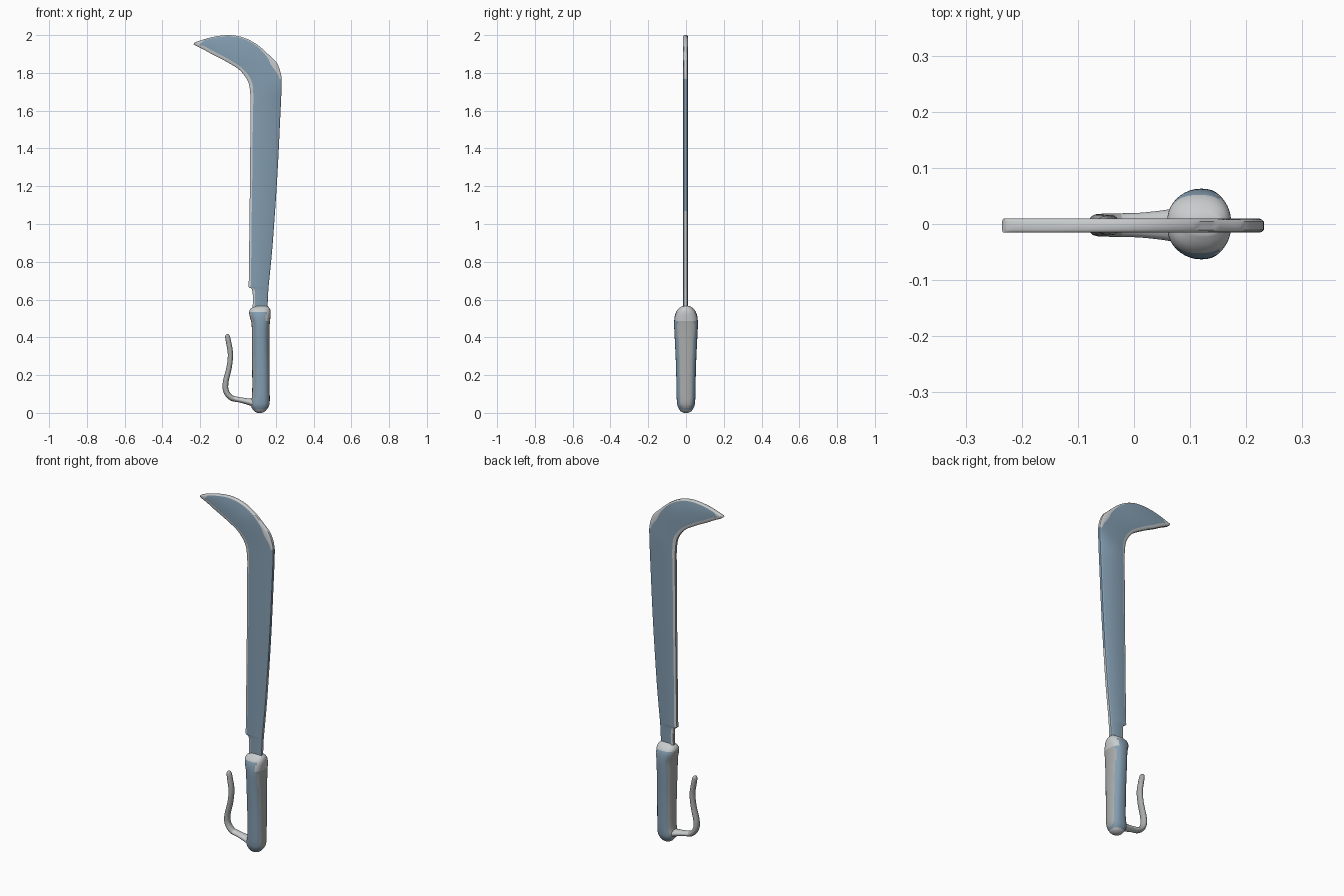
import bpy, bmesh, math
from mathutils import Vector

if "Cube" in bpy.data.objects:
    bpy.data.objects.remove(bpy.data.objects["Cube"])


def material(name, rgb):
    m = bpy.data.materials.new(name)
    m.diffuse_color = (*rgb, 1)
    m.use_nodes = True
    m.node_tree.nodes["Principled BSDF"].inputs["Base Color"].default_value = m.diffuse_color
    return m


BLUE, LIGHT, GREY = 0, 1, 2
MATS = [material("blue_steel", (0.23, 0.34, 0.44)),
        material("light_grey", (0.58, 0.60, 0.61)),
        material("mid_grey", (0.40, 0.41, 0.41))]


def smooth_rows(rows, steps):
    """Catmull-Rom resampling of rows of numbers."""
    out = []
    for k in range(len(rows) - 1):
        a, b = rows[max(k - 1, 0)], rows[k]
        c, d = rows[k + 1], rows[min(k + 2, len(rows) - 1)]
        for s in range(steps):
            t = s / steps
            out.append([0.5 * (2*q + (r - p)*t + (2*p - 5*q + 4*r - u)*t*t
                               + (3*q - p - 3*r + u)*t**3)
                        for p, q, r, u in zip(a, b, c, d)])
    return out + [list(rows[-1])]


def loft(name, rings, colour, angle):
    """Skin closed rings; colour(face, index around ring) picks the material."""
    bm = bmesh.new()
    n = len(rings[0])
    vs = [[bm.verts.new(p) for p in ring] for ring in rings]
    sides = []
    for a, b in zip(vs, vs[1:]):
        for j in range(n):
            sides.append((bm.faces.new((a[j], a[(j+1) % n], b[(j+1) % n], b[j])), j))
    caps = [bm.faces.new(vs[0]), bm.faces.new(vs[-1])]
    bmesh.ops.recalc_face_normals(bm, faces=bm.faces)
    bm.normal_update()
    for f, j in sides + [(c, 0) for c in caps]:
        f.material_index = colour(f, j)
    me = bpy.data.meshes.new(name)
    bm.to_mesh(me)
    bm.free()
    for m in MATS:
        me.materials.append(m)
    ob = bpy.data.objects.new(name, me)
    bpy.context.collection.objects.link(ob)
    bpy.ops.object.select_all(action='DESELECT')
    ob.select_set(True)
    bpy.context.view_layer.objects.active = ob
    bpy.ops.object.shade_smooth_by_angle(angle=math.radians(angle))
    return ob


# Blade: stations of cutting edge x, z / spine x, z / spine band / edge band
stations = [
    (.077, .53, .155, .53, .006, .012), (.077, .645, .160, .64, .006, .012),
    (.055, .667, .162, .667, .006, .012), (.057, .70, .165, .70, .006, .012),
    (.060, .95, .184, .90, .006, .012), (.064, 1.30, .208, 1.25, .006, .013),
    (.066, 1.60, .223, 1.55, .006, .014), (.066, 1.67, .230, 1.71, .006, .016),
    (.058, 1.74, .229, 1.785, .014, .018), (.035, 1.785, .207, 1.85, .032, .018),
    (.0, 1.822, .167, 1.892, .016, .018), (-.045, 1.85, .105, 1.947, .008, .018),
    (-.09, 1.875, .035, 1.985, .008, .018), (-.14, 1.90, -.04, 2.0, .008, .018),
    (-.19, 1.928, -.12, 1.993, .010, .018), (-.22, 1.942, -.19, 1.975, .01, .012),
    (-.235, 1.952, -.229, 1.961, .01, .012)]
blade_rings = []
for lx, lz, rx, rz, band, edge in smooth_rows(stations, 4):
    left, right = Vector((lx, -.003, lz)), Vector((rx, -.003, rz))
    w = (right - left).length
    d = (right - left) / w
    half = [(0, .0075), (min(.004, .15*w), .0112), (min(edge, .4*w), .0125),
            (w - min(band, .4*w), .0125), (w - min(.004, .15*w), .0112), (w, .0075)]
    ring = [left + d*t + Vector((0, y, 0)) for t, y in half]
    ring += [left + d*t - Vector((0, y, 0)) for t, y in reversed(half)]
    blade_rings.append(ring)


def blade_colour(f, j):
    c = f.calc_center_median()
    if c.x < -.19 or j in (0, 1, 9, 10):
        return LIGHT
    if j == 11:                       # flat of the cutting edge
        return LIGHT if c.z > 1.75 else GREY
    if 3 <= j <= 7 and j != 5 and c.z > 1.77:
        return LIGHT
    if j == 5 and (c.z > 1.77 or c.z < 1.1):
        return LIGHT
    return BLUE


loft("blade", blade_rings, blade_colour, 45)

# Handle: rounded grip, rows of z, x min, x max, half depth
grip = [(.0, .102, .126, .012), (.010, .085, .146, .030), (.035, .069, .163, .044),
        (.06, .068, .168, .048), (.10, .075, .168, .050), (.25, .075, .167, .053),
        (.40, .073, .166, .060), (.47, .072, .168, .063), (.51, .062, .172, .060),
        (.535, .059, .173, .052), (.553, .068, .168, .038), (.567, .095, .155, .018)]
N = 40


def power(v):
    return math.copysign(abs(v) ** (2 / 2.4), v)


grip_rings = []
for z, x0, x1, hy in smooth_rows(grip, 3):
    grip_rings.append([((x0 + x1)/2 + (x1 - x0)/2 * power(math.cos(2*math.pi*k/N)),
                        hy * power(math.sin(2*math.pi*k/N)), z) for k in range(N)])


def grip_colour(f, j):
    c, n = f.calc_center_median(), f.normal
    if c.z > .532 or c.z < .02 or (c.z > .49 and n.x > .5):
        return LIGHT
    if n.x > .84 or n.x < -.75:
        return GREY
    return BLUE


loft("handle", grip_rings, grip_colour, 60)

# Hand guard hook: rows of x, z, radius in plane, radius in depth
path = [(.095, .05, .024, .036), (.062, .058, .018, .028), (.01, .069, .014, .022),
        (-.035, .080, .015, .021), (-.063, .115, .015, .020), (-.065, .165, .015, .019),
        (-.047, .24, .014, .018), (-.040, .31, .014, .018), (-.049, .37, .014, .017),
        (-.055, .402, .013, .015), (-.057, .413, .009, .010), (-.058, .418, .003, .003)]
pts = smooth_rows(path, 4)
hook_rings = []
for k, (x, z, r, ry) in enumerate(pts):
    a, b = pts[max(k - 1, 0)], pts[min(k + 1, len(pts) - 1)]
    t = Vector((b[0] - a[0], 0, b[1] - a[1])).normalized()
    side = Vector((t.z, 0, -t.x))
    hook_rings.append([Vector((x, -.002, z)) + side * (r * math.cos(2*math.pi*i/16))
                       + Vector((0, ry * math.sin(2*math.pi*i/16), 0)) for i in range(16)])


def hook_colour(f, j):
    c = f.calc_center_median()
    return LIGHT if c.x > -.02 and c.z < .12 else GREY


loft("guard_hook", hook_rings, hook_colour, 60)
